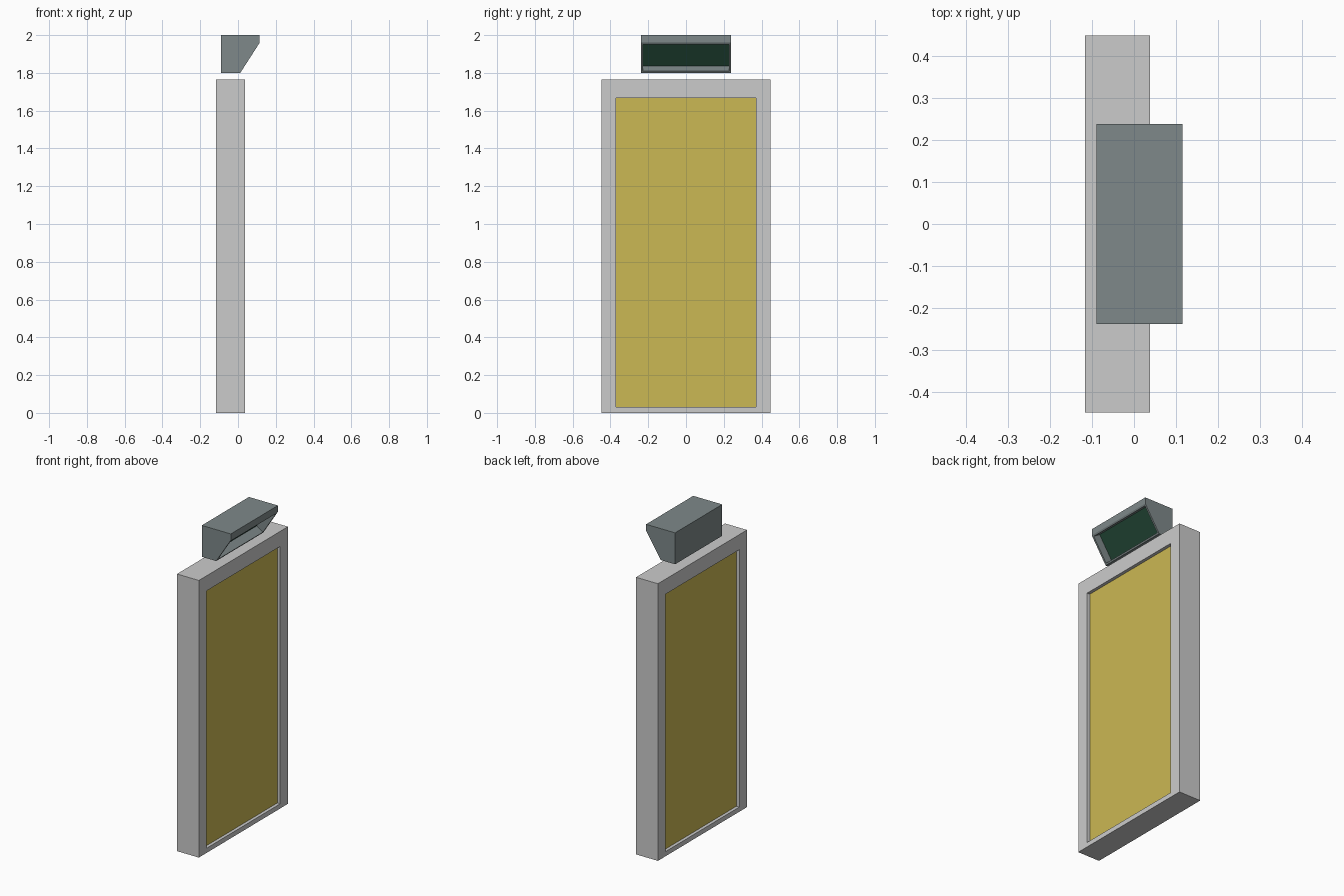
import bpy, bmesh

if "Cube" in bpy.data.objects:
    bpy.data.objects.remove(bpy.data.objects["Cube"])


def material(name, color):
    mat = bpy.data.materials.new(name)
    mat.diffuse_color = color
    mat.use_nodes = True
    mat.node_tree.nodes["Principled BSDF"].inputs["Base Color"].default_value = mat.diffuse_color
    return mat


def finish(bm, name, *mats):
    bmesh.ops.recalc_face_normals(bm, faces=bm.faces[:])
    mesh = bpy.data.meshes.new(name)
    bm.to_mesh(mesh)
    bm.free()
    for m in mats:
        mesh.materials.append(m)
    obj = bpy.data.objects.new(name, mesh)
    bpy.context.collection.objects.link(obj)
    return obj


def rect(bm, x, half_w, z0, z1):
    return [bm.verts.new((x, y, z)) for y, z in
            ((-half_w, z0), (half_w, z0), (half_w, z1), (-half_w, z1))]


yellow = material("door_yellow", (0.597, 0.479, 0.087, 1))
green = material("sign_green", (0.018, 0.07, 0.042, 1))
grey = material("sign_grey", (0.21, 0.25, 0.254, 1))

X0, X1 = -0.116, 0.038        # frame thickness
RECESS = 0.02                 # panel set back on both sides
OPENING = (0.37, 0.03, 1.668)

# Door frame: closed rectangular ring
bm = bmesh.new()
loops = [rect(bm, X0, 0.448, 0, 1.764), rect(bm, X1, 0.448, 0, 1.764),
         rect(bm, X1, *OPENING), rect(bm, X0, *OPENING)]
for a, b in zip(loops, loops[1:] + loops[:1]):
    for i in range(4):
        j = (i + 1) % 4
        bm.faces.new((a[i], a[j], b[j], b[i]))
finish(bm, "door_frame")

# Door panel filling the opening
bm = bmesh.new()
a, b = rect(bm, X0 + RECESS, *OPENING), rect(bm, X1 - RECESS, *OPENING)
bm.faces.new(a)
bm.faces.new(b)
for i in range(4):
    j = (i + 1) % 4
    bm.faces.new((a[i], a[j], b[j], b[i]))
finish(bm, "door_panel", yellow)

# Sign housing: side profile extruded along y, sloped face inset for the screen
profile = [(-0.089, 1.8), (0.012, 1.8), (0.115, 1.96), (0.115, 2.0), (-0.089, 2.0)]
bm = bmesh.new()
base = bm.faces.new([bm.verts.new((x, -0.237, z)) for x, z in profile])
ext = bmesh.ops.extrude_face_region(bm, geom=[base])
bmesh.ops.translate(bm, vec=(0, 0.474, 0),
                    verts=[v for v in ext["geom"] if isinstance(v, bmesh.types.BMVert)])
bmesh.ops.recalc_face_normals(bm, faces=bm.faces[:])
slope = next(f for f in bm.faces if f.normal.x > 0.5 and f.normal.z < -0.3)
bmesh.ops.inset_individual(bm, faces=[slope], thickness=0.015)
ext = bmesh.ops.extrude_discrete_faces(bm, faces=[slope])
screen = ext["faces"][0]
bmesh.ops.translate(bm, vec=screen.normal * -0.052, verts=screen.verts[:])
screen.material_index = 1
finish(bm, "overhead_sign", grey, green)
